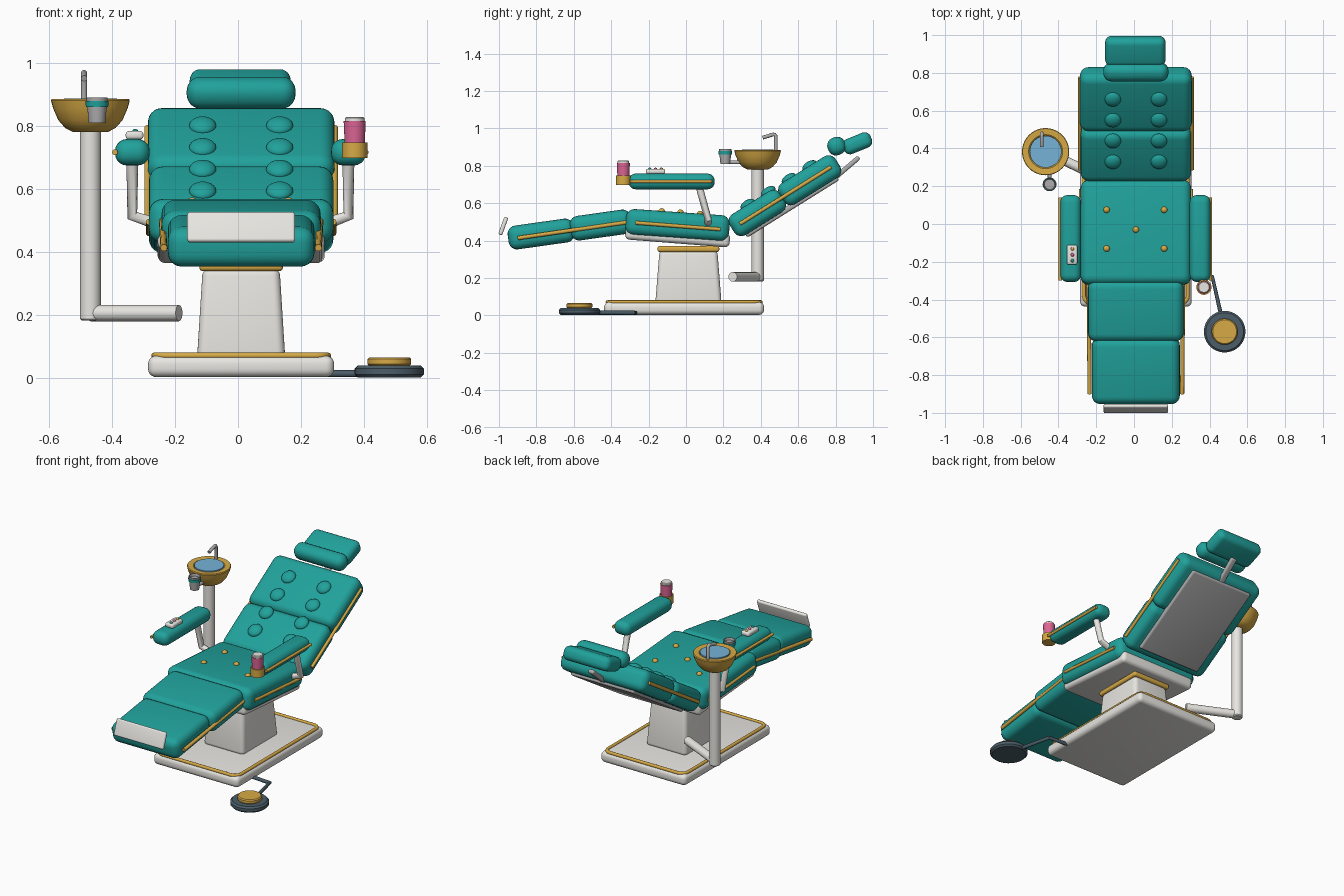
import bpy, bmesh, math
from mathutils import Matrix, Vector

if "Cube" in bpy.data.objects:
    bpy.data.objects.remove(bpy.data.objects["Cube"])

CX = 0.01  # chair centre line


def material(name, rgb):
    m = bpy.data.materials.new(name)
    m.diffuse_color = (*rgb, 1)
    m.use_nodes = True
    m.node_tree.nodes["Principled BSDF"].inputs["Base Color"].default_value = m.diffuse_color
    return m


TEAL = material("teal_vinyl", (0.015, 0.36, 0.33))
GOLD = material("gold_trim", (0.68, 0.40, 0.06))
WHITE = material("white_enamel", (0.80, 0.79, 0.75))
DARK = material("dark_rubber", (0.07, 0.11, 0.14))
GREY = material("steel", (0.42, 0.42, 0.42))
PINK = material("pink", (0.72, 0.13, 0.30))
BLUE = material("water_blue", (0.18, 0.45, 0.68))


def finish(ob, mat, angle=35):
    ob.data.materials.clear()
    ob.data.materials.append(mat)
    bpy.ops.object.select_all(action='DESELECT')
    ob.select_set(True)
    bpy.context.view_layer.objects.active = ob
    bpy.ops.object.shade_smooth_by_angle(angle=math.radians(angle))
    return ob


def from_bm(name, bm, mat):
    me = bpy.data.meshes.new(name)
    bm.to_mesh(me)
    bm.free()
    ob = bpy.data.objects.new(name, me)
    bpy.context.collection.objects.link(ob)
    return finish(ob, mat)


def box(name, loc, size, mat, bevel=0.02, tilt=0, taper=1.0, seg=5):
    """Rounded box, tilted about x, optionally tapered to the top."""
    bm = bmesh.new()
    bmesh.ops.create_cube(bm, size=1)
    for v in bm.verts:
        k = taper if v.co.z > 0 else 1
        v.co = Vector((v.co.x * size[0] * k, v.co.y * size[1] * k, v.co.z * size[2]))
    bmesh.ops.bevel(bm, geom=bm.edges[:], offset=bevel, segments=seg, profile=0.5, affect='EDGES')
    bm.transform(Matrix.Translation(loc) @ Matrix.Rotation(math.radians(tilt), 4, 'X'))
    return from_bm(name, bm, mat)


def lathe(name, loc, profile, mat, n=40):
    """Revolve (radius, z) points about z."""
    bm = bmesh.new()
    vs = [bm.verts.new((r, 0, z)) for r, z in profile]
    es = [bm.edges.new(p) for p in zip(vs, vs[1:])]
    bmesh.ops.spin(bm, geom=vs + es, cent=(0, 0, 0), axis=(0, 0, 1), angle=2 * math.pi, steps=n)
    bmesh.ops.remove_doubles(bm, verts=bm.verts[:], dist=1e-5)
    bmesh.ops.recalc_face_normals(bm, faces=bm.faces[:])
    bm.transform(Matrix.Translation(loc))
    return from_bm(name, bm, mat)


def dome(name, loc, scale, mat, tilt=0):
    bm = bmesh.new()
    bmesh.ops.create_uvsphere(bm, u_segments=24, v_segments=12, radius=1)
    bm.transform(Matrix.Translation(loc) @ Matrix.Rotation(math.radians(tilt), 4, 'X')
                 @ Matrix.Diagonal((*scale, 1)))
    return from_bm(name, bm, mat)


def tube(name, pts, r, mat, cyclic=False):
    cu = bpy.data.curves.new(name, 'CURVE')
    cu.dimensions = '3D'
    cu.bevel_depth = r
    cu.bevel_resolution = 4
    cu.use_fill_caps = True
    sp = cu.splines.new('POLY')
    sp.points.add(len(pts) - 1)
    for p, q in zip(sp.points, pts):
        p.co = (*q, 1)
    sp.use_cyclic_u = cyclic
    ob = bpy.data.objects.new(name, cu)
    bpy.context.collection.objects.link(ob)
    bpy.ops.object.select_all(action='DESELECT')
    ob.select_set(True)
    bpy.context.view_layer.objects.active = ob
    bpy.ops.object.convert(target='MESH')
    return finish(bpy.context.view_layer.objects.active, mat, 50)


def disc(r, z0, z1, b=0.006):
    """Profile of a disc with softened rims."""
    return [(0, z0), (r - b, z0), (r, z0 + b), (r, z1 - b), (r - b, z1), (0, z1)]


# Base slab with gold ring
box("base", (CX, -0.01, 0.037), (0.59, 0.855, 0.068), WHITE, 0.026)
ring = []
for i, (sx, sy) in enumerate([(1, 1), (-1, 1), (-1, -1), (1, -1)]):
    for k in range(6):
        a = math.pi / 2 * (i + k / 5)
        ring.append((CX + sx * 0.235 + 0.04 * math.cos(a), -0.01 + sy * 0.37 + 0.04 * math.sin(a), 0.071))
tube("base_trim", ring, 0.01, GOLD, True)

# Pedestal and collar
box("pedestal", (CX, 0.013, 0.205), (0.28, 0.355, 0.29), WHITE, 0.025, taper=0.87)
box("pedestal_collar", (CX, 0.013, 0.355), (0.265, 0.33, 0.032), GOLD, 0.012)

# Seat and leg rest
box("seat_tray", (CX, -0.045, 0.422), (0.53, 0.56, 0.075), WHITE, 0.025, -4.5)
box("seat", (CX, -0.045, 0.482), (0.585, 0.555, 0.14), TEAL, 0.045, -4)
box("leg_rest_upper", (CX, -0.455, 0.483), (0.505, 0.33, 0.132), TEAL, 0.045, 8)
box("leg_rest_lower", (CX, -0.775, 0.435), (0.465, 0.355, 0.128), TEAL, 0.045, 8)
box("foot_plate", (CX, -0.977, 0.478), (0.342, 0.022, 0.10), WHITE, 0.009, -20)
for i, (x, y) in enumerate([(-0.145, 0.075), (0.16, 0.075), (CX, -0.03), (-0.145, -0.13), (0.16, -0.13)]):
    dome(f"seat_stud_{i}", (x, y, 0.551 - 0.07 * (y + 0.045)), (0.017, 0.017, 0.016), GOLD, -4)

# Reclined back: local frame along the slope
TILT = 32
BC = Vector((CX, 0.53, 0.64))
U = Vector((0, math.cos(math.radians(TILT)), math.sin(math.radians(TILT))))
N = Vector((0, -U.z, U.y))
box("back_lower", BC - 0.175 * U, (0.585, 0.32, 0.132), TEAL, 0.045, TILT)
box("back_upper", BC + 0.155 * U, (0.592, 0.355, 0.134), TEAL, 0.045, TILT)
box("back_panel", BC - 0.068 * N, (0.44, 0.58, 0.03), GREY, 0.012, TILT)
for row in range(4):
    for side, x in (("left", -0.112), ("right", 0.132)):
        p = BC + (-0.195 + 0.13 * row) * U + 0.066 * N
        dome(f"back_tuft_{side}_{row}", (x, p.y, p.z), (0.043, 0.043, 0.024), TEAL, TILT)

# Headrest
a, b = BC + 0.28 * U - 0.06 * N, Vector((CX, 0.925, 0.845))
box("headrest_post", (a + b) / 2, (0.04, (b - a).length, 0.025), GREY, 0.01,
    math.degrees(math.atan2(b.z - a.z, b.y - a.y)))
box("headrest_pad", (CX - 0.003, 0.916, 0.92), (0.32, 0.16, 0.085), TEAL, 0.034, 22)
box("headrest_roll", (CX, 0.805, 0.905), (0.345, 0.097, 0.097), TEAL, 0.043, 22)

# Mirrored piping, armrests and arm supports
for side, s in (("left", -1), ("right", 1)):
    tube(f"seat_piping_{side}", [(CX + s * 0.292, -0.27, 0.495), (CX + s * 0.292, 0.185, 0.46)], 0.01, GOLD)
    tube(f"leg_piping_{side}", [(CX + s * 0.245, -0.90, 0.413), (CX + s * 0.25, -0.32, 0.497)], 0.011, GOLD)
    p, q = BC - 0.285 * U, BC + 0.29 * U
    tube(f"back_piping_{side}", [(CX + s * 0.297, v.y, v.z) for v in (p, q)], 0.01, GOLD)
    ax = 0.0075 + s * 0.3425
    box(f"armrest_{side}", (ax, -0.077, 0.716), (0.11, 0.46, 0.084), TEAL, 0.038)
    tube(f"armrest_piping_{side}", [(ax + s * 0.055, -0.30, 0.716), (ax + s * 0.055, 0.14, 0.716)], 0.009, GOLD)
    tube(f"arm_support_{side}", [(ax, 0.07, 0.69), (ax, 0.118, 0.515), (CX + s * 0.27, 0.118, 0.49)], 0.019, WHITE)

# Control pad on the left armrest
box("control_pad", (-0.328, -0.163, 0.77), (0.056, 0.104, 0.026), WHITE, 0.009, seg=3)
for i, m in enumerate((GOLD, PINK, TEAL)):
    dome(f"control_button_{i}", (-0.326, -0.132 - 0.031 * i, 0.783), (0.009, 0.009, 0.007), m)

# Cup holder and drink on the right armrest
lathe("cup_holder", (0.37, -0.335, 0), [(0, 0.697), (0.04, 0.697), (0.04, 0.747), (0.034, 0.747), (0.034, 0.705), (0, 0.705)], GOLD)
lathe("drink_cup", (0.37, -0.335, 0), [(0, 0.705), (0.03, 0.705), (0.035, 0.815), (0, 0.815)], PINK)
lathe("drink_lid", (0.37, -0.335, 0), disc(0.031, 0.81, 0.828, 0.004), WHITE)

# Foot pedal
lathe("pedal_base", (0.48, -0.57, 0), disc(0.11, 0.002, 0.04, 0.01), DARK)
lathe("pedal_top", (0.48, -0.57, 0), disc(0.069, 0.038, 0.066), GOLD)
tube("pedal_arm", [(0.27, -0.27, 0.014), (0.415, -0.28, 0.014), (0.465, -0.50, 0.014)], 0.011, DARK)

# Spittoon: arm, column, bowl, water, tap
BX, BY = -0.468, 0.383
tube("basin_arm", [(BX, BY, 0.206), (-0.187, 0.25, 0.206)], 0.026, WHITE)
lathe("basin_column", (BX, BY, 0), disc(0.033, 0.182, 0.79), WHITE)
lathe("basin_bowl", (BX, BY, 0), [(0, 0.78), (0.055, 0.78), (0.08, 0.793), (0.102, 0.818), (0.118, 0.855),
      (0.125, 0.88), (0.122, 0.885), (0.09, 0.883), (0.08, 0.875), (0, 0.87)], GOLD)
lathe("basin_water", (BX, BY, 0), [(0, 0.875), (0.084, 0.875), (0.084, 0.887), (0, 0.887)], BLUE)
tube("tap", [(-0.488, 0.48, 0.87), (-0.488, 0.48, 0.958), (-0.488, 0.474, 0.967), (-0.488, 0.465, 0.967),
     (-0.488, 0.41, 0.95)], 0.01, GREY)

# Rinse cup on its bracket
tube("rinse_bracket", [(-0.447, 0.215, 0.818), (-0.447, 0.32, 0.818)], 0.01, GREY)
lathe("rinse_cup", (-0.447, 0.21, 0), [(0, 0.808), (0.026, 0.808), (0.034, 0.89), (0.03, 0.89), (0.027, 0.875), (0, 0.875)], GREY)
lathe("rinse_cup_band", (-0.447, 0.21, 0), [(0.030, 0.86), (0.0355, 0.86), (0.0365, 0.878), (0.030, 0.878), (0.030, 0.86)], TEAL)
